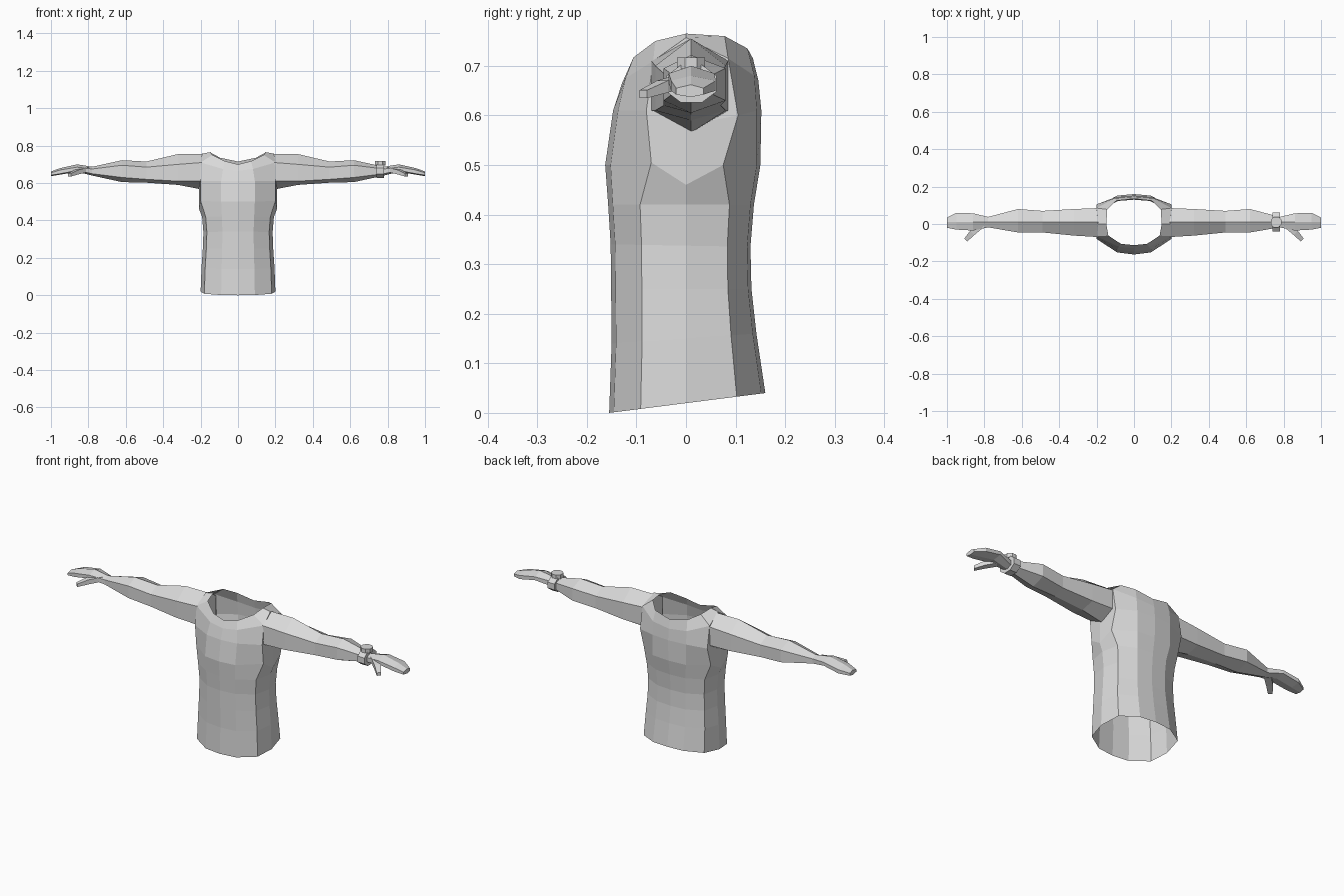
import bpy, bmesh, math
from mathutils import Vector, Matrix

default_cube = bpy.data.objects.get("Cube")
if default_cube:
    bpy.data.objects.remove(default_cube, do_unlink=True)

grey = bpy.data.materials.new("plain_grey")
grey.use_nodes = True
grey.diffuse_color = (0.7, 0.7, 0.7, 1)
grey.node_tree.nodes["Principled BSDF"].inputs["Base Color"].default_value = (0.7, 0.7, 0.7, 1)


def finish(name, bm):
    """Turn a bmesh into a flat shaded object with the grey material."""
    bmesh.ops.recalc_face_normals(bm, faces=bm.faces)
    mesh = bpy.data.meshes.new(name)
    bm.to_mesh(mesh)
    bm.free()
    mesh.materials.append(grey)
    obj = bpy.data.objects.new(name, mesh)
    bpy.context.collection.objects.link(obj)
    return obj


def loft(bm, rings, closed=True, caps=True):
    """Skin a list of equally long rings with quads."""
    rows = [[bm.verts.new(point) for point in ring] for ring in rings]
    count = len(rows[0])
    for lower, upper in zip(rows, rows[1:]):
        for i in range(count if closed else count - 1):
            j = (i + 1) % count
            bm.faces.new((lower[i], lower[j], upper[j], upper[i]))
    if caps:
        bm.faces.new(rows[0])
        bm.faces.new(rows[-1])


# Shirt body: half outline from front centre to back centre
outline = [(0, -1), (0.45, -0.94), (0.9, -0.59), (1, 0), (0.9, 0.64), (0.45, 0.95), (0, 1)]


def body_ring(half_width, front, back, z_front, z_back):
    ring = []
    for u, v in outline:
        y = v * (back if v > 0 else -front)
        z = z_front + (z_back - z_front) * (y - front) / (back - front)
        ring.append((u * half_width, y, z))
    return ring


body_rings = [
    body_ring(0.2, -0.155, 0.16, 0, 0.04),
    body_ring(0.195, -0.15, 0.142, 0.14, 0.16),
    body_ring(0.188, -0.151, 0.132, 0.25, 0.25),
    body_ring(0.185, -0.152, 0.13, 0.34, 0.335),
    body_ring(0.192, -0.157, 0.137, 0.42, 0.42),
]
# Chest, armhole, shoulder and neckline
body_rings += [
    [(0, -0.163, 0.5), (0.09, -0.152, 0.5), (0.2, -0.07, 0.505), (0.208, 0, 0.46),
     (0.2, 0.075, 0.5), (0.1, 0.143, 0.5), (0, 0.15, 0.5)],
    [(0, -0.147, 0.61), (0.09, -0.137, 0.61), (0.2, -0.08, 0.61), (0.208, 0, 0.58),
     (0.2, 0.105, 0.6), (0.1, 0.143, 0.61), (0, 0.152, 0.61)],
    [(0, -0.129, 0.665), (0.08, -0.122, 0.675), (0.2, -0.066, 0.71), (0.192, 0, 0.757),
     (0.2, 0.085, 0.715), (0.1, 0.138, 0.68), (0, 0.146, 0.67)],
    [(0, -0.113, 0.7), (0.07, -0.106, 0.717), (0.137, -0.062, 0.75), (0.148, 0, 0.765),
     (0.143, 0.078, 0.76), (0.095, 0.124, 0.735), (0, 0.135, 0.715)],
]
bm = bmesh.new()
loft(bm, body_rings, closed=False, caps=False)
shirt = finish("shirt_body", bm)
mirror = shirt.modifiers.new("mirror", 'MIRROR')
mirror.merge_threshold = 0.001


# Arms and hands: x, top, upper edge, lower edge, bottom, front, back
stations = [
    (0.19, 0.755, 0.71, 0.61, 0.565, -0.07, 0.085),
    (0.32, 0.755, 0.70, 0.61, 0.59, -0.062, 0.08),
    (0.49, 0.715, 0.685, 0.62, 0.602, -0.045, 0.07),
    (0.62, 0.722, 0.695, 0.63, 0.605, -0.045, 0.08),
    (0.78, 0.687, 0.675, 0.65, 0.64, -0.018, 0.038),
    (0.86, 0.70, 0.685, 0.667, 0.66, -0.035, 0.057),
    (0.95, 0.68, 0.67, 0.65, 0.645, -0.03, 0.06),
    (1.0, 0.662, 0.655, 0.642, 0.637, -0.02, 0.035),
]
ridge = 0.01


def arm_ring(side, x, top, upper, lower, bottom, front, back):
    return [(side * x, y, z) for y, z in (
        (ridge, top), (front, upper), (front, lower),
        (ridge, bottom), (back, lower), (back, upper))]


thumb_path = [((0.81, 0.0, 0.672), 0.018, 0.012),
              ((0.865, -0.048, 0.658), 0.016, 0.012),
              ((0.9, -0.086, 0.643), 0.011, 0.008)]
across = Vector((0.7, 0.7, 0))


def thumb_ring(side, centre, width, thick):
    ring = []
    for a, b in ((-1, -1), (1, -1), (1, 1), (-1, 1)):
        p = Vector(centre) + across * a * width + Vector((0, 0, b * thick))
        ring.append((side * p.x, p.y, p.z))
    return ring


for side, label in ((1, "left"), (-1, "right")):
    bm = bmesh.new()
    loft(bm, [arm_ring(side, *s) for s in stations])
    finish(label + "_arm", bm)
    bm = bmesh.new()
    loft(bm, [thumb_ring(side, *t) for t in thumb_path])
    finish(label + "_thumb", bm)


# Wristwatch on the left wrist
def disc(name, radius, depth, matrix):
    bm = bmesh.new()
    bmesh.ops.create_cone(bm, cap_ends=True, segments=8, radius1=radius,
                          radius2=radius, depth=depth, matrix=matrix)
    return finish(name, bm)


turn = Matrix.Rotation(math.pi / 8, 4, 'Z')
band_place = (Matrix.Translation((0.76, 0.011, 0.664))
              @ Matrix.Diagonal((1, 1.0, 0.75, 1))
              @ Matrix.Rotation(math.pi / 2, 4, 'Y') @ turn)
disc("watch_band", 0.055, 0.04, band_place)
disc("watch_face", 0.031, 0.022, Matrix.Translation((0.76, 0.01, 0.706)) @ turn)
